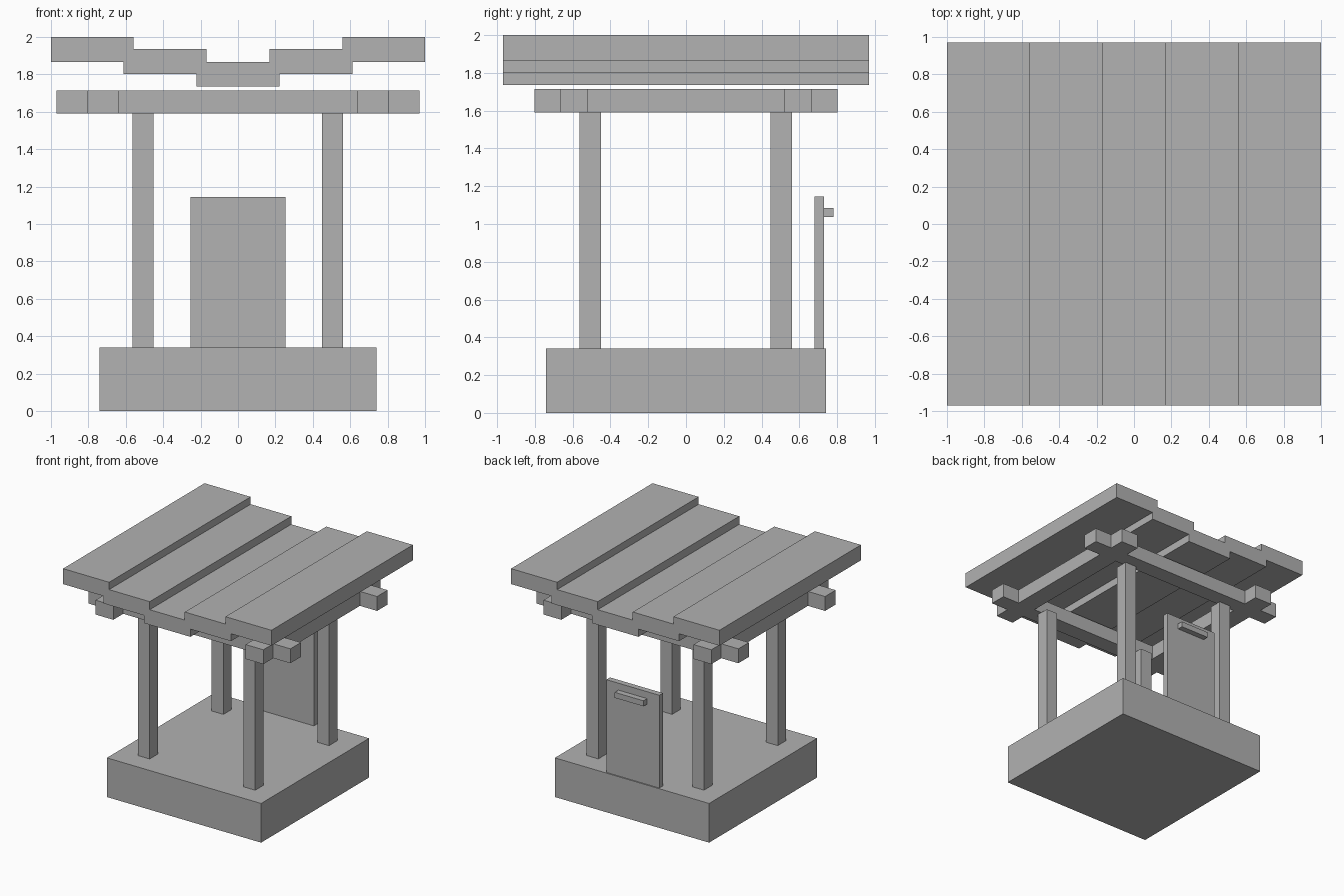
import bpy, bmesh

if "Cube" in bpy.data.objects:
    bpy.data.objects.remove(bpy.data.objects["Cube"])

grey = bpy.data.materials.new("plain grey")
grey.diffuse_color = (0.445, 0.445, 0.445, 1)
grey.use_nodes = True
grey.node_tree.nodes["Principled BSDF"].inputs["Base Color"].default_value = grey.diffuse_color


def finish(name, bm):
    bmesh.ops.recalc_face_normals(bm, faces=bm.faces)
    mesh = bpy.data.meshes.new(name)
    bm.to_mesh(mesh)
    bm.free()
    mesh.materials.append(grey)
    obj = bpy.data.objects.new(name, mesh)
    bpy.context.collection.objects.link(obj)
    return obj


def box(name, x, y, z):
    """Box from (min, max) ranges on each axis."""
    bm = bmesh.new()
    bmesh.ops.create_cube(bm, size=1)
    for v in bm.verts:
        v.co = [r[0] if c < 0 else r[1] for c, r in zip(v.co, (x, y, z))]
    return finish(name, bm)


def extrude(name, points, offset):
    """Solid made by pushing a flat outline along an offset."""
    bm = bmesh.new()
    face = bm.faces.new([bm.verts.new(p) for p in points])
    moved = bmesh.ops.extrude_face_region(bm, geom=[face])["geom"]
    bmesh.ops.translate(bm, vec=offset,
                        verts=[g for g in moved if isinstance(g, bmesh.types.BMVert)])
    return finish(name, bm)


# Base slab
box("base", (-0.74, 0.74), (-0.74, 0.74), (0, 0.34))

# Four corner posts
for side, x in (("left", (-0.565, -0.453)), ("right", (0.449, 0.561))):
    for end, y in (("front", (-0.565, -0.451)), ("back", (0.447, 0.561))):
        box(f"post_{end}_{side}", x, y, (0.34, 1.59))

# Crossed beams, one level: long beams run whole, side beams fit between and past them
Z = (1.59, 1.715)
for end, s in (("front", -1), ("back", 1)):
    box(f"long_beam_{end}", (-0.97, 0.97), sorted((s * 0.522, s * 0.667)), Z)
for side, s in (("left", -1), ("right", 1)):
    x = sorted((s * 0.635, s * 0.805))
    box(f"side_beam_{side}", x, (-0.522, 0.522), Z)
    for end, t in (("front", -1), ("back", 1)):
        box(f"beam_end_{end}_{side}", x, sorted((t * 0.667, t * 0.803)), Z)

# Stepped valley roof: half outline, mirrored, pushed front to back
top = [(0.168, 1.866), (0.168, 1.936), (0.558, 1.936), (0.558, 2.0), (1.0, 2.0)]
under = [(1.0, 1.866), (0.612, 1.866), (0.612, 1.802), (0.222, 1.802), (0.222, 1.735)]
half = top + under
outline = half + [(-x, z) for x, z in reversed(half)]
extrude("roof", [(x, -0.97, z) for x, z in outline], (0, 1.94, 0))

# Back panel with its handle
box("back_panel", (-0.255, 0.253), (0.68, 0.73), (0.34, 1.145))
box("panel_handle", (-0.138, 0.138), (0.73, 0.78), (1.037, 1.085))
